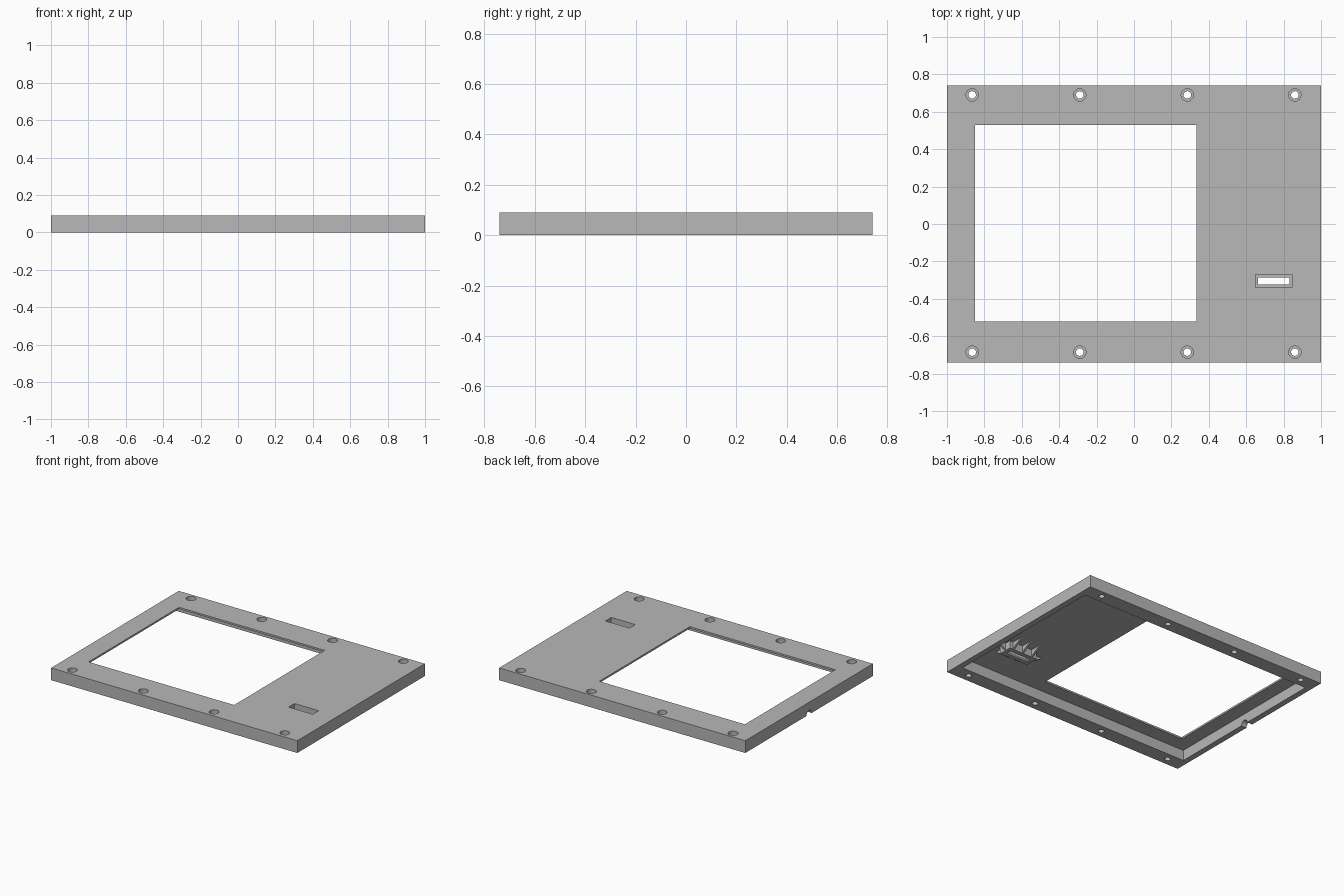
import bpy, bmesh, math
from mathutils import Matrix

if "Cube" in bpy.data.objects:
    bpy.data.objects.remove(bpy.data.objects["Cube"], do_unlink=True)

HALF_Y, HEIGHT, FLOOR = 0.74, 0.09, 0.077
SLOT_X, SLOT_Y = 0.747, -0.305

grey = bpy.data.materials.new("plain grey")
grey.use_nodes = True
grey.diffuse_color = (0.48, 0.48, 0.48, 1)
grey.node_tree.nodes["Principled BSDF"].inputs["Base Color"].default_value = grey.diffuse_color


def make_object(name, bm):
    bmesh.ops.recalc_face_normals(bm, faces=bm.faces)
    mesh = bpy.data.meshes.new(name)
    bm.to_mesh(mesh)
    bm.free()
    mesh.materials.append(grey)
    obj = bpy.data.objects.new(name, mesh)
    bpy.context.collection.objects.link(obj)
    return obj


def box(name, x0, x1, y0, y1, z0, z1):
    bm = bmesh.new()
    bmesh.ops.create_cube(bm, size=1)
    bmesh.ops.scale(bm, vec=(x1 - x0, y1 - y0, z1 - z0), verts=bm.verts)
    bmesh.ops.translate(bm, vec=((x0 + x1) / 2, (y0 + y1) / 2, (z0 + z1) / 2), verts=bm.verts)
    return make_object(name, bm)


def centred_box(name, cx, cy, hx, hy, z0, z1):
    return box(name, cx - hx, cx + hx, cy - hy, cy + hy, z0, z1)


def cylinder(name, radius, length, location, axis="Z"):
    bm = bmesh.new()
    turn = Matrix.Rotation(math.pi / 2, 4, "Y") if axis == "X" else Matrix()
    bmesh.ops.create_cone(bm, cap_ends=True, segments=32, radius1=radius, radius2=radius,
                          depth=length, matrix=Matrix.Translation(location) @ turn)
    return make_object(name, bm)


def cut(target, cutters):
    for cutter in cutters:
        cutter.hide_render = True
        mod = target.modifiers.new("cut", "BOOLEAN")
        mod.operation, mod.solver, mod.object = "DIFFERENCE", "EXACT", cutter
    bpy.context.view_layer.update()
    graph = bpy.context.evaluated_depsgraph_get()
    mesh = bpy.data.meshes.new_from_object(target.evaluated_get(graph))
    target.modifiers.clear()
    target.data = mesh


def rib(name, x, y, angle, length, thickness=0.014, tip=0.025):
    # Triangular gusset tapering away from the boss
    bm = bmesh.new()
    verts = [bm.verts.new((u, -thickness / 2, z))
             for u, z in ((-0.008, FLOOR + 0.003), (-0.008, tip), (length, FLOOR + 0.003))]
    face = bm.faces.new(verts)
    side = bmesh.ops.extrude_face_region(bm, geom=[face])["geom"]
    bmesh.ops.translate(bm, vec=(0, thickness, 0),
                        verts=[v for v in side if isinstance(v, bmesh.types.BMVert)])
    bm.transform(Matrix.Translation((x, y, 0)) @ Matrix.Rotation(angle, 4, "Z"))
    return make_object(name, bm)


# Panel with a hollow underside and a large window
panel = box("panel", -1, 1, -HALF_Y, HALF_Y, 0, HEIGHT)
cutters = [
    box("pocket_cutter", -0.957, 0.957, -0.631, 0.631, -0.1, FLOOR),
    box("window_cutter", -0.85, 0.333, -0.52, 0.53, -0.1, 0.2),
    cylinder("cable_notch_cutter", 0.03, 0.1, (-0.98, 0, 0), "X"),
]

# Counterbored screw holes along both long edges
for y in (-0.685, 0.69):
    for i in range(4):
        x = -0.865 + i * 0.575
        cutters.append(cylinder("screw_cutter", 0.02, 0.4, (x, y, 0)))
        cutters.append(cylinder("screw_head_cutter", 0.033, 0.1, (x, y, HEIGHT + 0.01)))

# Stepped slot, cut through both the panel and its boss
slot = [
    centred_box("slot_recess_cutter", SLOT_X, SLOT_Y, 0.098, 0.034, 0.035, 0.2),
    centred_box("slot_cutter", SLOT_X, SLOT_Y, 0.085, 0.018, -0.1, 0.15),
]
cut(panel, cutters + slot)

# Boss around the slot on the underside
boss = centred_box("slot_boss", SLOT_X, SLOT_Y, 0.116, 0.05, 0.022, FLOOR + 0.003)
cut(boss, slot)
for cutter in cutters + slot:
    bpy.data.objects.remove(cutter, do_unlink=True)

# Gussets bracing the boss
for sign in (-1, 1):
    for dx in (-0.08, 0, 0.08):
        rib("side_rib", SLOT_X + dx, SLOT_Y + sign * 0.05, sign * math.pi / 2, 0.085)
    rib("end_rib", SLOT_X + sign * 0.116, SLOT_Y, 0 if sign > 0 else math.pi, 0.095)

# Keep flat faces flat and round the hole walls
bpy.ops.object.select_all(action="DESELECT")
panel.select_set(True)
bpy.context.view_layer.objects.active = panel
bpy.ops.object.shade_smooth_by_angle(angle=math.radians(30))
